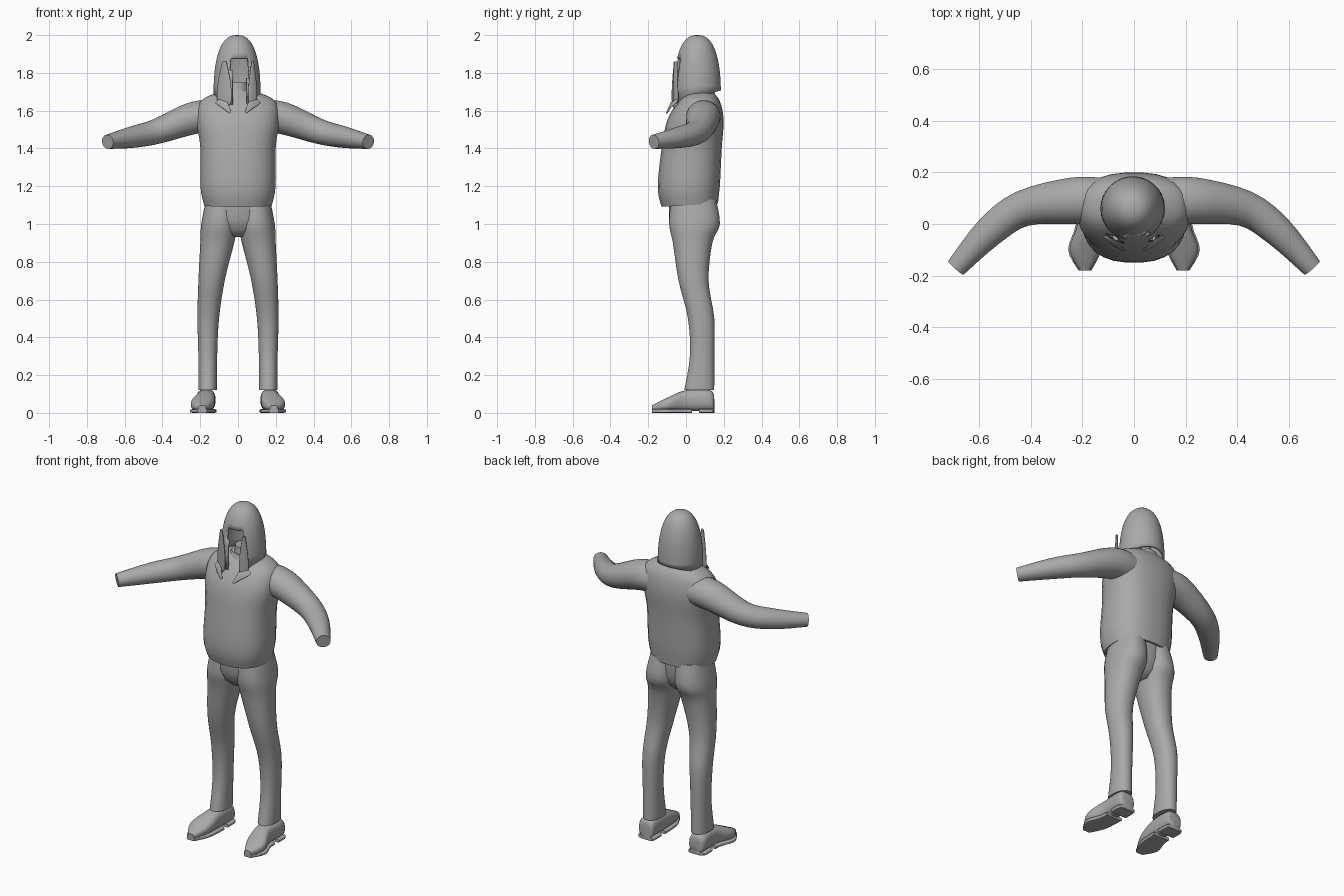
import bpy, bmesh, math
from mathutils import Vector

cube = bpy.data.objects.get("Cube")
if cube:
    bpy.data.objects.remove(cube, do_unlink=True)

grey = bpy.data.materials.new("plain grey")
grey.use_nodes = True
colour = (0.4, 0.4, 0.4, 1)
grey.diffuse_color = colour
grey.node_tree.nodes["Principled BSDF"].inputs["Base Color"].default_value = colour


def flow(rows, steps=4):
    """Fill in rows between the given ones along a smooth curve."""
    rows = [Vector(row) for row in rows]
    padded = [rows[0], *rows, rows[-1]]
    result = []
    for before, start, end, after in zip(padded, padded[1:], padded[2:], padded[3:]):
        leave, arrive = (end - before) / 2, (after - start) / 2
        for step in range(steps):
            t = step / steps
            ease = t * t * (3 - 2 * t)
            result.append(start.lerp(end, ease) + leave * (t * (1 - t) ** 2)
                          - arrive * (t * t * (1 - t)))
    return result + [rows[-1]]


def ring(centre, u, v, power=2.0, sides=28):
    """Superellipse outline spanned by the half axes u and v."""
    points = []
    for i in range(sides):
        angle = math.tau * (i + 0.5) / sides
        c, s = math.cos(angle), math.sin(angle)
        points.append(Vector(centre)
                      + Vector(u) * math.copysign(abs(c) ** (2 / power), c)
                      + Vector(v) * math.copysign(abs(s) ** (2 / power), s))
    return points


def level(z, left, right, front, back, power=2.0, tilt=0.0, sides=28):
    """Horizontal outline inside the given limits, tilted up at the back."""
    depth = (back - front) / 2
    return ring(((left + right) / 2, (front + back) / 2, z),
                ((right - left) / 2, 0, 0), (0, depth, tilt * depth), power, sides)


def upright(y, x, width, bottom, top, power):
    """Outline standing across the y axis."""
    half = (top - bottom) / 2
    return ring((x, y, bottom + half), (width, 0, 0), (0, 0, half), power)


def loft(name, rings, side=1, bottom_cap=True, hole=None, angle=50):
    bm = bmesh.new()
    rows = [[bm.verts.new((p.x * side, p.y, p.z)) for p in points] for points in rings]
    for lower, upper in zip(rows, rows[1:]):
        for i in range(len(lower)):
            bm.faces.new((lower[i - 1], lower[i], upper[i], upper[i - 1]))
    if bottom_cap:
        bm.faces.new(rows[0])
    bm.faces.new(rows[-1])
    bmesh.ops.recalc_face_normals(bm, faces=bm.faces)
    if hole:
        cut = [face for face in bm.faces if hole(face.calc_center_median())]
        bmesh.ops.delete(bm, geom=cut, context="FACES")
    mesh = bpy.data.meshes.new(name)
    bm.to_mesh(mesh)
    bm.free()
    mesh.materials.append(grey)
    obj = bpy.data.objects.new(name, mesh)
    bpy.context.collection.objects.link(obj)
    bpy.ops.object.select_all(action="DESELECT")
    obj.select_set(True)
    bpy.context.view_layer.objects.active = obj
    bpy.ops.object.shade_smooth_by_angle(angle=math.radians(angle))
    return obj


# Jacket body: height, half width, front, back; the hem turns inwards
jacket = flow([(1.1, .18, -.13, .17), (1.2, .2, -.15, .18), (1.4, .2, -.13, .19),
               (1.55, .22, -.1, .2), (1.65, .2, -.04, .18), (1.7, .1, .01, .14)])
hem_tilt = 0.06
hem = [level(height, -.17, .17, -.12, .16, 2.4, hem_tilt) for height in (1.14, 1.1)]
loft("jacket_body", hem + [level(z, -half, half, front, back, 2.4, hem_tilt * (z < 1.2))
                           for z, half, front, back in jacket])

# Collar and neck inside the hood
loft("collar", [level(1.66, -.11, .11, -.02, .16), level(1.71, -.08, .08, 0, .15)])
loft("neck", [level(1.66, -.06, .06, 0, .12), level(1.75, -.05, .05, .01, .12)])

# Sleeve: centre line and radius, bending forwards at the elbow
sleeve = flow([(.13, .09, 1.57, .09), (.24, .09, 1.56, .09), (.43, .06, 1.49, .07),
               (.56, -.03, 1.46, .06), (.69, -.17, 1.435, .04)])
sleeve_rings = []
for i, row in enumerate(sleeve):
    ahead, behind = sleeve[min(i + 1, len(sleeve) - 1)], sleeve[max(i - 1, 0)]
    along = (ahead - behind).xyz.normalized()
    across = along.cross(Vector((0, 0, 1))).normalized()
    sleeve_rings.append(ring(row.xyz, across * row.w, across.cross(along) * row.w * 0.95))

# Trouser leg: height, inner side, outer side, front, back
leg = flow([(1.13, 0, .17, -.08, .16), (1, 0, .195, -.09, .18), (.9, .02, .2, -.07, .14),
            (.7, .07, .21, -.04, .12), (.5, .1, .215, .01, .15), (.3, .11, .21, .02, .15),
            (.12, .11, .21, -.01, .15)])

# Shoe from heel to toe: y, centre x, half width, height
shoe = flow([(.15, .16, .03, .07), (.13, .17, .05, .12), (0, .17, .05, .12),
             (-.1, .19, .06, .08), (-.18, .19, .02, .04)])
soles = {"heel": [row for row in shoe if row[0] > 0.05],
         "sole": [row for row in shoe if row[0] < 0.05]}

# Limbs and the small collar tabs, on both sides
for label, side in (("left", 1), ("right", -1)):
    loft(label + "_sleeve", sleeve_rings, side)
    loft(label + "_trouser_leg", [level(*row, 2.2) for row in leg], side)
    loft(label + "_shoe", [upright(y, x, width, 0.01, height, 2.6)
                           for y, x, width, height in shoe], side)
    for part, rows in soles.items():
        loft(label + "_" + part, [upright(y, x, width + 0.005, 0, 0.02, 6)
                                  for y, x, width, height in rows], side, angle=35)
    loft(label + "_collar_tab", [ring(centre, (size, 0, -size), (0, .006, .004))
                                 for centre, size in (((.11, -.05, 1.65), .01),
                                                      ((.07, -.08, 1.63), .015),
                                                      ((.04, -.1, 1.59), .004))], side)

# Trouser seat joining the legs
loft("trouser_seat", [level(z, -half, half, .03 - depth, .03 + depth)
                      for z, half, depth in ((1.13, .17, .12), (1.03, .17, .12),
                                             (.97, .13, .1), (.93, .05, .06))])


# Hood: a domed shell, cut open in front of the face
def face_opening(point):
    return point.y < 0.02 and point.z < 1.87 and -0.036 < point.x < 0.056


hood_rings = []
rows = 14
for i in range(rows):
    angle = math.pi / 2 * i / (rows - 0.8)
    z = 1.67 + 0.33 * math.sin(angle) ** 0.8
    width = 0.125 * math.cos(angle) ** 0.8
    hood_rings.append(level(z, -width - .005, width - .005, .06 - width, .06 + width,
                            tilt=0 if i else 0.3, sides=48))
hood = loft("hood", hood_rings, bottom_cap=False, hole=face_opening)
thickness = hood.modifiers.new("thickness", "SOLIDIFY")
thickness.thickness = 0.012

# Pointed flaps hanging from the hood beside the face
for label, side, inner, outer in (("left", 1, .055, .1), ("right", -1, .035, .11)):
    middle, half = (inner + outer) / 2, (outer - inner) / 2
    flap = flow([(1.86, 0.3), (1.75, 0.9), (1.65, 1), (1.61, 0.3)])
    loft(label + "_hood_flap", [ring((middle, -.055, z), (half * size, half * size / 2, 0),
                                     (0, .008, 0)) for z, size in flap], side)
